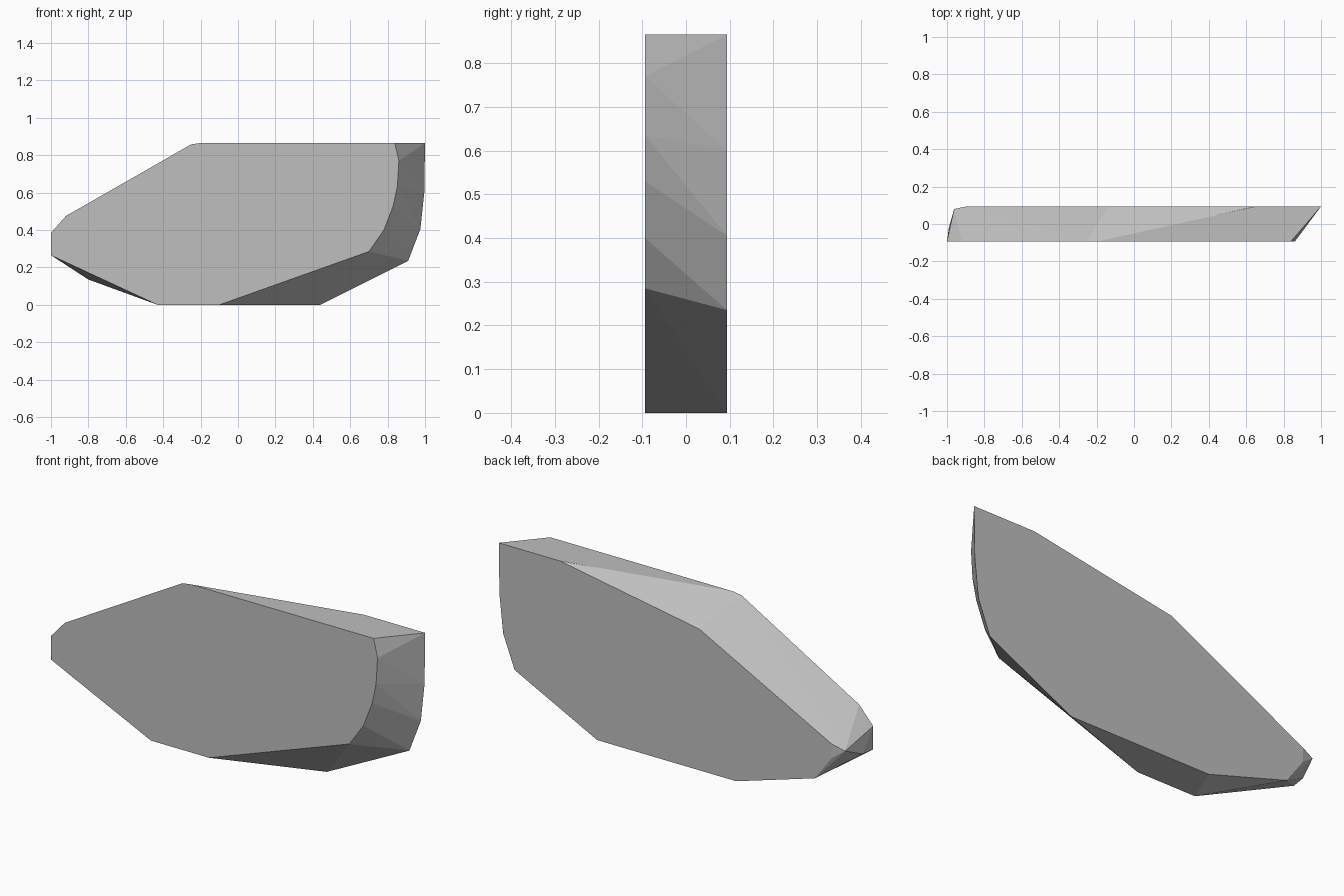
import bpy
import bmesh

if "Cube" in bpy.data.objects:
    bpy.data.objects.remove(bpy.data.objects["Cube"])

HALF = 0.094  # half thickness of the slab

# Outline of the front face (x, z)
front = [(-1, 0.265), (-0.43, 0), (-0.10, 0), (0.70, 0.285), (0.78, 0.40),
         (0.83, 0.53), (0.852, 0.635), (0.86, 0.77), (0.838, 0.865),
         (-0.20, 0.865), (-0.25, 0.858), (-0.92, 0.475), (-1, 0.385)]

# Outline of the back face (x, z)
back = [(-0.80, 0.135), (-0.352, 0), (0.44, 0), (0.91, 0.235), (0.975, 0.405),
        (0.996, 0.60), (1, 0.865), (0.652, 0.865), (-0.141, 0.727),
        (-0.895, 0.337), (-0.895, 0.265)]

# Chipped corners between the two faces (x, y, z)
chips = [(-0.99, -0.02, 0.267), (-0.962, 0.08, 0.313)]

# Stone material
stone = bpy.data.materials.new("stone_grey")
stone.diffuse_color = (0.52, 0.52, 0.52, 1)
stone.use_nodes = True
stone.node_tree.nodes["Principled BSDF"].inputs["Base Color"].default_value = stone.diffuse_color

# Faceted slab wrapped around both outlines
bm = bmesh.new()
points = [(x, -HALF, z) for x, z in front] + [(x, HALF, z) for x, z in back] + chips
for p in points:
    bm.verts.new(p)
hull = bmesh.ops.convex_hull(bm, input=bm.verts[:])
bmesh.ops.delete(bm, geom=[v for v in bm.verts if not v.link_faces], context='VERTS')
bmesh.ops.dissolve_limit(bm, angle_limit=0.01, verts=bm.verts[:], edges=bm.edges[:])
bmesh.ops.recalc_face_normals(bm, faces=bm.faces[:])

mesh = bpy.data.meshes.new("stone_slab")
bm.to_mesh(mesh)
bm.free()
mesh.materials.append(stone)
slab = bpy.data.objects.new("stone_slab", mesh)
bpy.context.collection.objects.link(slab)
